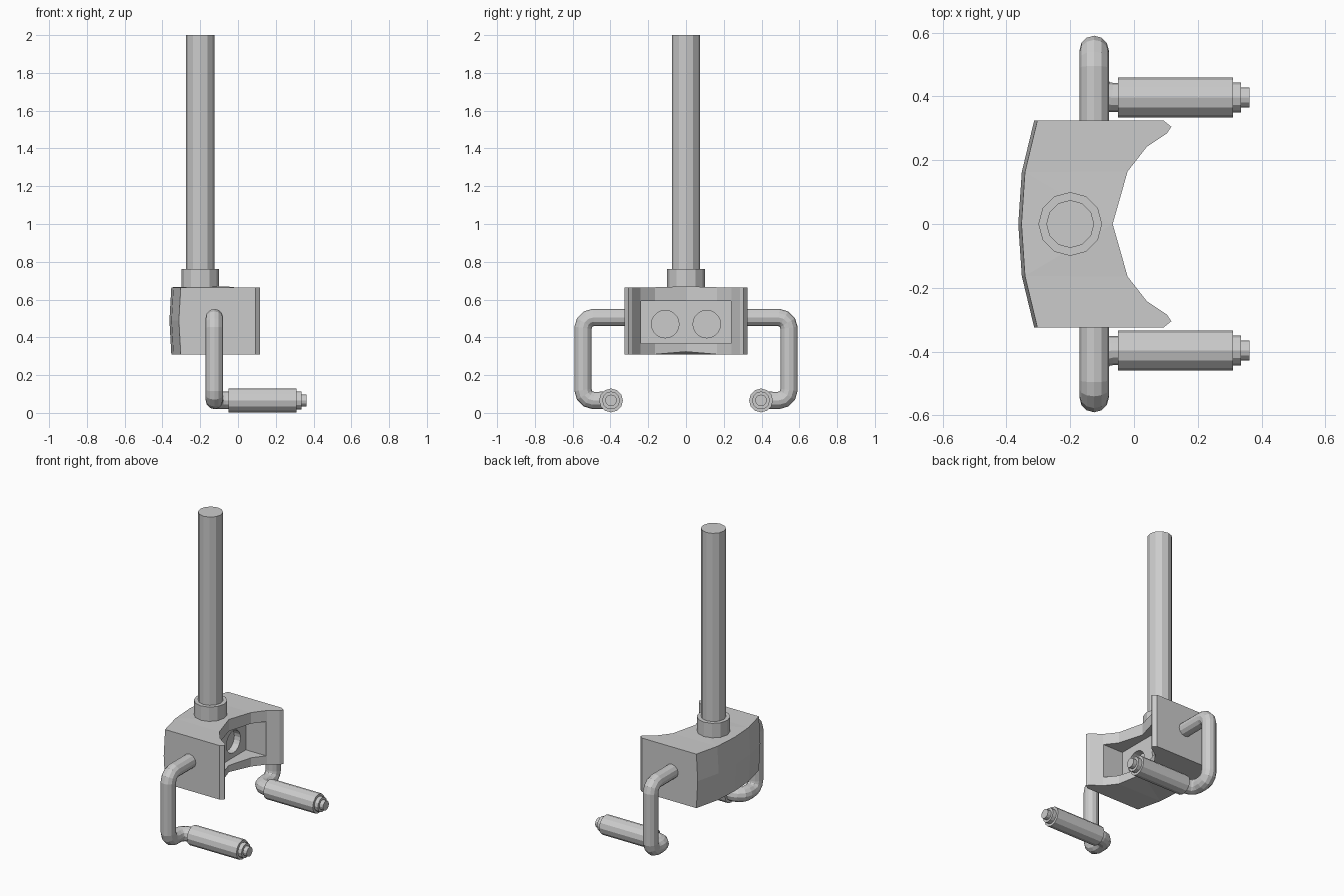
import bpy, bmesh, math
from mathutils import Vector, Matrix

if "Cube" in bpy.data.objects:
    bpy.data.objects.remove(bpy.data.objects["Cube"])


def finish(bm, name):
    bmesh.ops.recalc_face_normals(bm, faces=bm.faces)
    me = bpy.data.meshes.new(name)
    bm.to_mesh(me)
    bm.free()
    ob = bpy.data.objects.new(name, me)
    bpy.context.collection.objects.link(ob)
    return ob


def lathe(name, origin, axis, profile, sides=12):
    """Stepped round part: profile is (radius, distance along axis)."""
    rot = Vector((0, 0, 1)).rotation_difference(Vector(axis)).to_matrix()
    bm = bmesh.new()
    rings = []
    for r, h in profile:
        rings.append([bm.verts.new(Vector(origin) + rot @ Vector(
            (r * math.cos(2 * math.pi * i / sides), r * math.sin(2 * math.pi * i / sides), h)))
            for i in range(sides)])
    for a, b in zip(rings, rings[1:]):
        for i in range(sides):
            j = (i + 1) % sides
            bm.faces.new((a[i], a[j], b[j], b[i]))
    bm.faces.new(rings[0])
    bm.faces.new(rings[-1])
    return finish(bm, name)


def rounded_path(pts, radius, steps=3):
    pts = [Vector(p) for p in pts]
    out = [pts[0]]
    for a, b, c in zip(pts, pts[1:], pts[2:]):
        p = b + (a - b).normalized() * radius
        q = b + (c - b).normalized() * radius
        for k in range(steps + 1):
            ang = math.pi / 2 * k / steps
            ctr = p + q - b
            out.append(ctr + (p - ctr) * math.cos(ang) + (q - ctr) * math.sin(ang))
    return out + [pts[-1]]


def tube(name, pts, radius):
    cu = bpy.data.curves.new(name, 'CURVE')
    cu.dimensions = '3D'
    cu.bevel_depth = radius
    cu.bevel_resolution = 4
    cu.use_fill_caps = True
    sp = cu.splines.new('POLY')
    sp.points.add(len(pts) - 1)
    for p, co in zip(sp.points, pts):
        p.co = (*co, 1)
    ob = bpy.data.objects.new(name, cu)
    bpy.context.collection.objects.link(ob)
    bpy.ops.object.select_all(action='DESELECT')
    ob.select_set(True)
    bpy.context.view_layer.objects.active = ob
    bpy.ops.object.convert(target='MESH')
    for f in ob.data.polygons:
        f.use_smooth = False


# Pole and collar
lathe("pole", (-0.2, 0, 0), (0, 0, 1), [(0.075, 0.65), (0.075, 2.0)])
lathe("pole_collar", (-0.2, 0, 0), (0, 0, 1), [(0.1, 0.64), (0.1, 0.762)])

# Crescent body: bowed back, concave front
back = [(-0.303, 0.325), (-0.342, 0.163), (-0.353, 0), (-0.342, -0.163), (-0.303, -0.325)]
half = [(0.092, 0.325), (0.117, 0.305), (0.104, 0.285), (0.04, 0.242), (-0.02, 0.165)]
front = [(x, -y) for x, y in half] + [(-0.067, 0)] + half[::-1]
bm = bmesh.new()
rings = []
for z, bow, lift in ((0.31, 0, 0.014), (0.49, 0.01, 0), (0.665, 0, 0.005)):
    ring = [bm.verts.new((x - bow, y, z)) for x, y in back]
    ring += [bm.verts.new((x, y, z + (lift if y == 0 else 0))) for x, y in front]
    rings.append(ring)
n = len(rings[0])
for a, b in zip(rings, rings[1:]):
    for i in range(n):
        j = (i + 1) % n
        bm.faces.new((a[i], a[j], b[j], b[i]))
caps = [bm.faces.new(rings[0]), bm.faces.new(rings[-1])]
bmesh.ops.triangulate(bm, faces=caps)
body = finish(bm, "body")

# Pocket in the concave side with two round sockets
bm = bmesh.new()
bmesh.ops.create_cube(bm, size=1, matrix=Matrix.Translation((0.045, 0, 0.48))
                      @ Matrix.Diagonal((0.31, 0.478, 0.225, 1)))
cutters = [finish(bm, "pocket_cutter")]
for y in (-0.11, 0.11):
    cutters.append(lathe("socket_cutter", (-0.155, y, 0.47), (1, 0, 0),
                         [(0.073, 0), (0.073, 0.1)], 20))
for c in cutters:
    m = body.modifiers.new("cut", 'BOOLEAN')
    m.operation = 'DIFFERENCE'
    m.solver = 'EXACT'
    m.object = c
    c.hide_render = True
    c.hide_viewport = True

# Bent side arms with grips
for s, side in ((1, "left"), (-1, "right")):
    tube("arm_" + side, rounded_path([
        (-0.125, s * 0.3, 0.505), (-0.125, s * 0.545, 0.505), (-0.125, s * 0.545, 0.066),
        (-0.125, s * 0.397, 0.066), (0.0, s * 0.397, 0.066)], 0.055), 0.046)
    lathe("grip_" + side, (0, s * 0.397, 0.066), (1, 0, 0),
          [(0.063, -0.05), (0.063, 0.31), (0.047, 0.31), (0.047, 0.336),
           (0.031, 0.336), (0.031, 0.362)])
